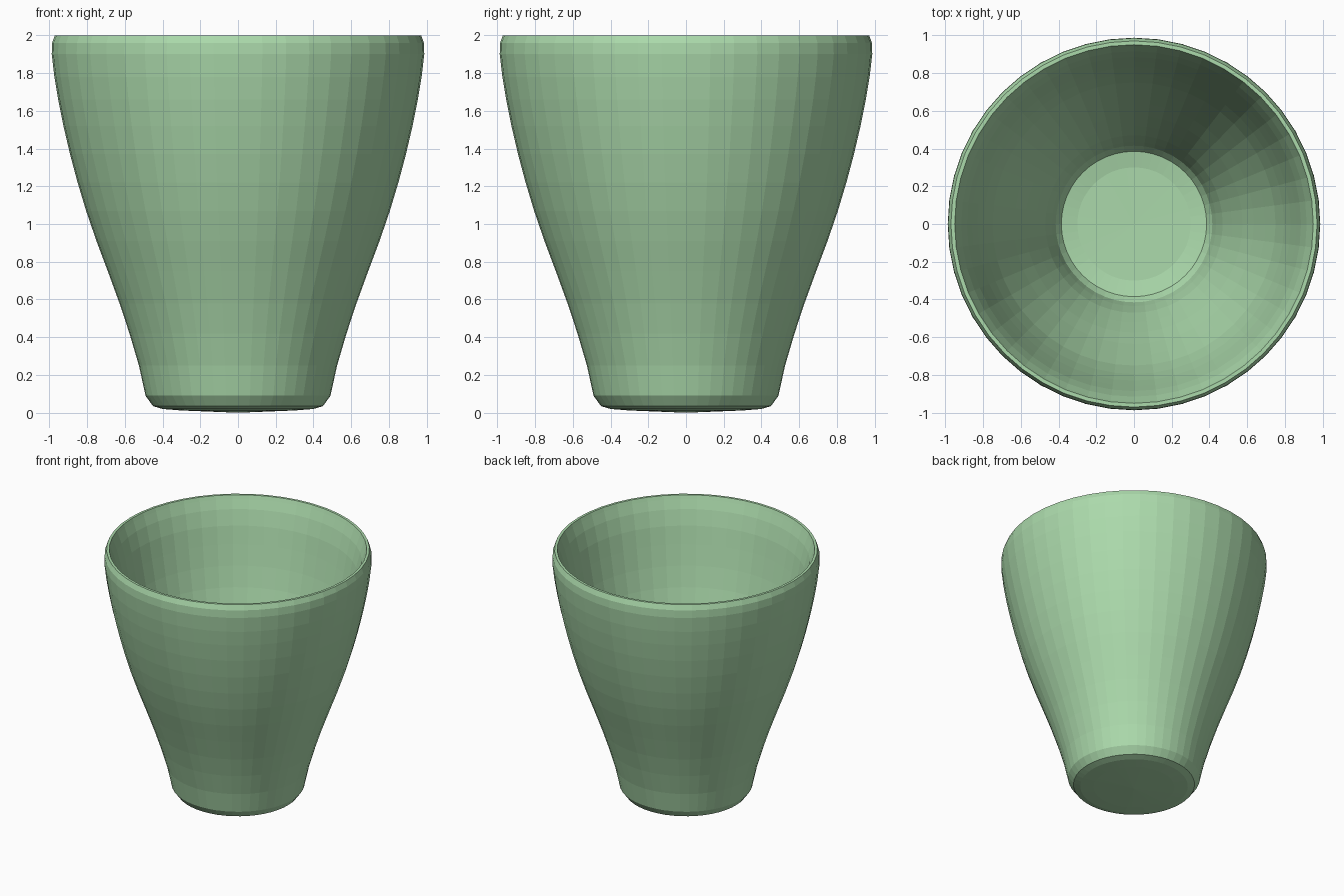
import bpy, bmesh, math
from mathutils import Vector

if "Cube" in bpy.data.objects:
    bpy.data.objects.remove(bpy.data.objects["Cube"])

SIDES = 48
# cup cross-section: outside from the foot up, over the rim, then down the inside
PROFILE = [(0, 0), (0.30, 0.012), (0.40, 0.02), (0.45, 0.035), (0.49, 0.09), (0.525, 0.25),
           (0.575, 0.42), (0.628, 0.58), (0.69, 0.75), (0.75, 0.91), (0.805, 1.07),
           (0.85, 1.22), (0.89, 1.37), (0.925, 1.52), (0.953, 1.66), (0.973, 1.78),
           (0.987, 1.90), (0.985, 1.96), (0.97, 2.0), (0.95, 2.0), (0.94, 1.97),
           (0.915, 1.90), (0.885, 1.78), (0.86, 1.64), (0.83, 1.48), (0.795, 1.32),
           (0.75, 1.15), (0.695, 1.0), (0.635, 0.84), (0.575, 0.69), (0.52, 0.54),
           (0.47, 0.40), (0.435, 0.26), (0.415, 0.16), (0.385, 0.115), (0.30, 0.10), (0, 0.095)]

# rough centre of each shard
SHARDS = {
    "front": (0, -0.6, 1.35), "left_rim": (-0.55, -0.65, 1.75), "left": (-0.7, 0.1, 1.1),
    "foot_left": (-0.3, -0.35, 0.4), "right": (0.4, -0.15, 0.8), "foot_right": (0.35, -0.15, 0.05),
    "right_rim": (0.65, 0.0, 1.75), "back_rim": (-0.6, 0.4, 1.8), "back": (0.05, 0.5, 0.7),
    "foot_back": (0.0, 0.4, -0.2),
}
# places where cracks run, with the shards meeting there
CRACKS = [
    ((0.63, -0.61, 1.285), "front right right_rim"),
    ((-0.61, -0.60, 1.24), "front left_rim left"),
    ((-0.54, -0.575, 1.02), "front left foot_left"),
    ((0.015, -0.69, 0.76), "front foot_left right"),
    ((0.07, -0.57, 0.425), "foot_left right foot_right"),
    ((-0.73, -0.50, 1.35), "left_rim left back_rim"),
    ((0.51, 0.78, 1.55), "right right_rim back"),
    ((0.50, 0.30, 0.44), "right foot_right back"),
    ((0.43, 0.30, 0.19), "foot_right back foot_back"),
    ((0.17, 0.96, 1.82), "right_rim back_rim back left"),
    ((-0.64, 0.03, 0.63), "left foot_left back"),
    ((-0.52, -0.03, 0.19), "foot_left back foot_back"),
    ((-0.10, -0.13, 0.09), "foot_left foot_right foot_back"),
    ((-0.06, -0.40, 0.09), "foot_left foot_right"),
    ((0.33, 0.22, 0.10), "foot_right foot_back"),
    ((-0.39, -0.03, 0.10), "foot_left foot_back"),
    ((-0.10, -0.96, 2.0), "front left_rim"),
    ((0.19, -0.95, 2.0), "front right_rim"),
    ((-0.89, -0.39, 2.0), "left_rim back_rim"),
    ((0.17, 0.95, 2.0), "right_rim back_rim"),
    ((0.87, 0.0, 1.33), "right right_rim"),
    ((-0.88, 0.27, 1.48), "left back_rim"),
    ((0.575, 0.0, 0.42), "right foot_right"),
    ((0.0, 0.51, 0.19), "back foot_back"),
]
names = list(SHARDS)
seeds = [Vector(SHARDS[n]) for n in names]
marks = [(Vector(p), [names.index(n) for n in who.split()]) for p, who in CRACKS]


def misfit():
    """How far the shard borders lie from the crack marks."""
    total = 0.0
    for p, who in marks:
        d = [(p - s).length_squared for s in seeds]
        for i, a in enumerate(who):
            for b in who[i + 1:]:
                gap = (seeds[a] - seeds[b]).length
                total += ((d[a] - d[b]) / (2 * gap + 1e-6)) ** 2
        near = max(d[a] for a in who)
        for k in range(len(seeds)):
            if k not in who and d[k] < near + 0.03:
                total += (near + 0.03 - d[k]) ** 2
    return total


# settle the shard centres so that their borders follow the cracks
best, step = misfit(), 0.08
for _ in range(150):
    improved = False
    for s in seeds:
        for axis in range(3):
            old = s[axis]
            for sign in (1, -1):
                s[axis] = old + sign * step
                score = misfit()
                if score < best:
                    best, improved = score, True
                    break
                s[axis] = old
    if not improved:
        step *= 0.6
        if step < 0.0005:
            break

glaze = bpy.data.materials.new("green_glaze")
glaze.diffuse_color = (0.41, 0.70, 0.41, 1)
glaze.use_nodes = True
glaze.node_tree.nodes["Principled BSDF"].inputs["Base Color"].default_value = glaze.diffuse_color


def lathe_mesh():
    bm = bmesh.new()
    vs = [bm.verts.new((r, 0, z)) for r, z in PROFILE]
    es = [bm.edges.new(pair) for pair in zip(vs, vs[1:])]
    bmesh.ops.spin(bm, geom=vs + es, cent=(0, 0, 0), axis=(0, 0, 1),
                   angle=2 * math.pi, steps=SIDES, use_duplicate=False)
    bmesh.ops.remove_doubles(bm, verts=bm.verts[:], dist=0.0005)
    bmesh.ops.recalc_face_normals(bm, faces=bm.faces[:])
    me = bpy.data.meshes.new("cup")
    bm.to_mesh(me)
    bm.free()
    me.materials.append(glaze)
    return me


def cell_mesh(i):
    """Convex block of space closest to shard centre i."""
    bm = bmesh.new()
    bmesh.ops.create_cube(bm, size=6)
    for j, other in enumerate(seeds):
        if j == i:
            continue
        bmesh.ops.bisect_plane(bm, geom=bm.verts[:] + bm.edges[:] + bm.faces[:], dist=1e-5,
                               plane_co=(seeds[i] + other) / 2,
                               plane_no=(other - seeds[i]).normalized(), clear_outer=True)
        rim = [e for e in bm.edges if e.is_boundary]
        if rim:
            bmesh.ops.holes_fill(bm, edges=rim, sides=0)
    bmesh.ops.recalc_face_normals(bm, faces=bm.faces[:])
    me = bpy.data.meshes.new("cell")
    bm.to_mesh(me)
    bm.free()
    me.materials.append(glaze)
    return me


def add(name, me):
    ob = bpy.data.objects.new(name, me)
    bpy.context.collection.objects.link(ob)
    return ob


# cut the whole cup into its shards
cup = lathe_mesh()
for i, name in enumerate(names):
    shard = add("cup_shard_" + name, cup.copy())
    cutter = add("cell_cutter", cell_mesh(i))
    cutter.hide_render = True
    mod = shard.modifiers.new("cut", 'BOOLEAN')
    mod.operation, mod.solver, mod.object = 'INTERSECT', 'EXACT', cutter
    dg = bpy.context.evaluated_depsgraph_get()
    piece = bpy.data.meshes.new_from_object(shard.evaluated_get(dg))
    shard.modifiers.clear()
    shard.data = piece
    bpy.data.objects.remove(cutter)
